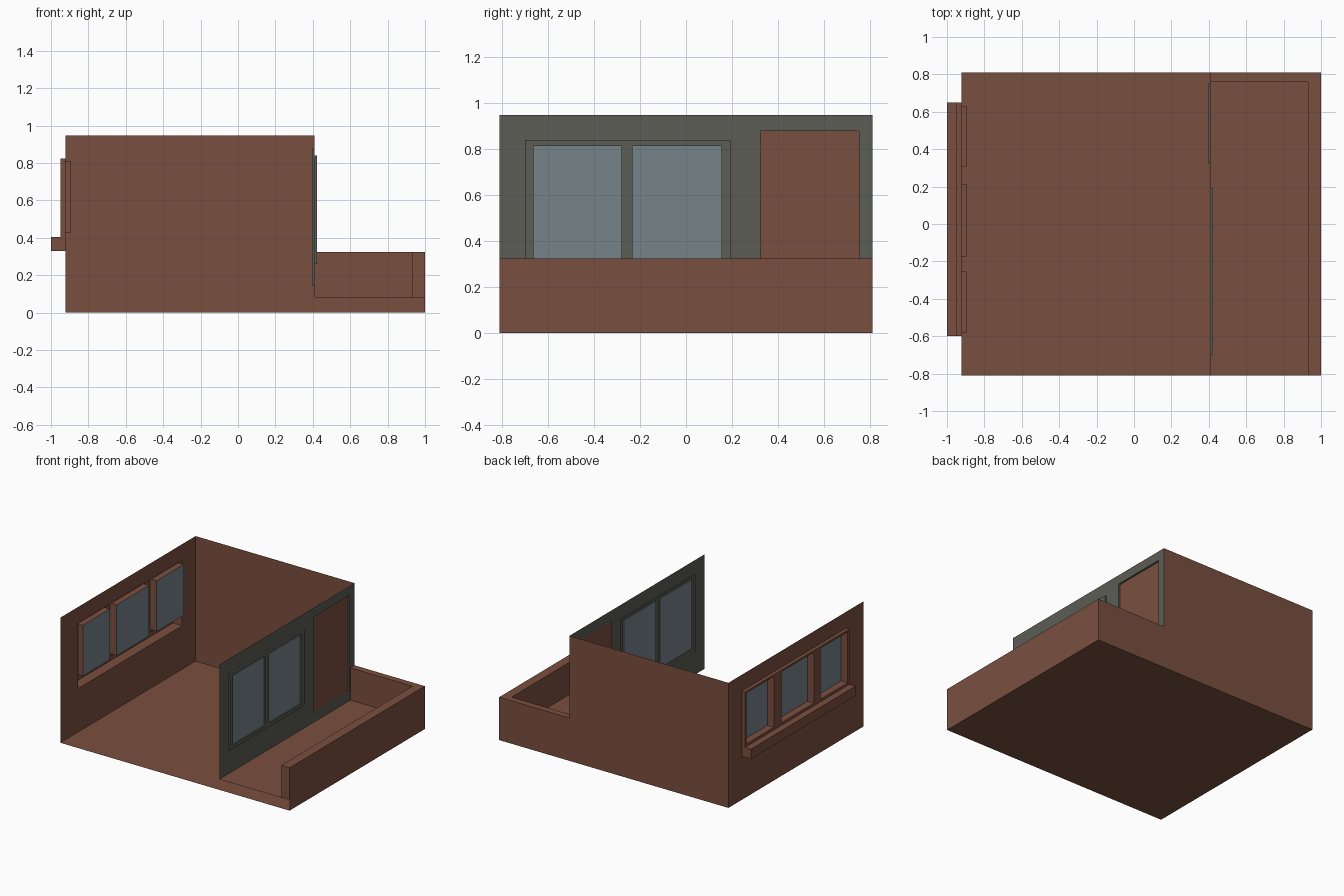
import bpy, bmesh

if "Cube" in bpy.data.objects:
    bpy.data.objects.remove(bpy.data.objects["Cube"])


def material(name, rgb):
    m = bpy.data.materials.new(name)
    m.diffuse_color = (*rgb, 1.0)
    m.use_nodes = True
    m.node_tree.nodes["Principled BSDF"].inputs["Base Color"].default_value = m.diffuse_color
    return m


BROWN = material("brown_plaster", (0.195, 0.078, 0.050))
GRAY = material("dark_gray", (0.105, 0.109, 0.090))
GLASS = material("blue_gray_glass", (0.180, 0.227, 0.255))


def rect(axis, pos, a0, a1, b0, b1, sign=1):
    """Axis-aligned rectangle; a and b are the other two axes in x, y, z order."""
    pts = []
    for a, b in ((a0, b0), (a1, b0), (a1, b1), (a0, b1)):
        p = [a, b]
        p.insert(axis, pos)
        pts.append(tuple(p))
    flip = (sign < 0) != (axis == 1)
    return pts[::-1] if flip else pts


def holed(x, outer, holes, sign):
    """Wall across x, with rectangular holes (y0, y1, z0, z1)."""
    ys = sorted({v for r in [outer] + holes for v in r[:2]})
    zs = sorted({v for r in [outer] + holes for v in r[2:]})
    out = []
    for y0, y1 in zip(ys, ys[1:]):
        for z0, z1 in zip(zs, zs[1:]):
            cy, cz = (y0 + y1) / 2, (z0 + z1) / 2
            if not any(h[0] < cy < h[1] and h[2] < cz < h[3] for h in holes):
                out.append(rect(0, x, y0, y1, z0, z1, sign))
    return out


def sleeve(x0, x1, r, s=1):
    """Four sides of a rectangle swept along x; s = 1 faces outward."""
    y0, y1, z0, z1 = r
    return [rect(1, y0, x0, x1, z0, z1, -s), rect(1, y1, x0, x1, z0, z1, s),
            rect(2, z0, x0, x1, y0, y1, -s), rect(2, z1, x0, x1, y0, y1, s)]


def build(name, faces, mat):
    bm = bmesh.new()
    for f in faces:
        bm.faces.new([bm.verts.new(p) for p in f])
    bmesh.ops.remove_doubles(bm, verts=bm.verts, dist=1e-5)
    # merge coplanar pieces so walls stay clean
    bmesh.ops.dissolve_limit(bm, angle_limit=0.01, verts=bm.verts, edges=bm.edges)
    me = bpy.data.meshes.new(name)
    bm.to_mesh(me)
    bm.free()
    me.materials.append(mat)
    ob = bpy.data.objects.new(name, me)
    bpy.context.collection.objects.link(ob)


L, M, R, Y, H = -0.923, 0.41, 1.0, 0.81, 0.948   # left, glazed wall, right, half depth, height
FL, TOP, PX, PY = 0.08, 0.325, 0.93, 0.76        # balcony floor, parapet top, inner faces

# Room shell, open to the front and top
build("floor", [rect(2, 0, L, R, -Y, Y, -1)], BROWN)
build("back_wall", [rect(1, Y, L, M, 0, H, 1)], BROWN)

# Left wall with a bay that pushes outward and a hollow sill
bay = (-0.60, 0.65, 0.33, 0.825)
build("left_wall", holed(L, (-Y, Y, 0, H), [bay], -1), BROWN)
SX, FX, SZ = -1.0, -0.95, 0.405
panes = [(a, b, 0.425, 0.81) for a, b in ((-0.58, -0.255), (-0.175, 0.215), (0.305, 0.63))]
y0, y1, z0, z1 = bay
build("window_bay", holed(FX, (y0, y1, SZ, z1), panes, -1)
      + [rect(1, y0, FX, L, z0, z1, -1), rect(1, y1, FX, L, z0, z1, 1),
         rect(2, z1, FX, L, y0, y1, 1), rect(2, z0, SX, L, y0, y1, -1),
         rect(2, SZ, SX, FX, y0, y1, 1), rect(0, SX, y0, y1, z0, SZ, -1),
         rect(1, y0, SX, FX, z0, SZ, -1), rect(1, y1, SX, FX, z0, SZ, 1)], BROWN)
GX = -0.895
for i, p in enumerate(panes):
    build(f"bay_reveal_{i}", sleeve(FX, GX, p, -1), BROWN)
    build(f"bay_glass_{i}", [rect(0, GX, *p, -1)], GLASS)

# Gray wall between room and balcony: raised window frame and recessed door
frame = (-0.698, 0.193, 0.26, 0.839)
door = (0.324, 0.752, 0.145, 0.878)
lights = [(-0.663, -0.28, 0.287, 0.813), (-0.232, 0.154, 0.287, 0.813)]
WX, DX, LX = 0.423, 0.396, 0.414
build("glazed_wall", holed(M, (-Y, Y, FL, H), [frame, door], 1), GRAY)
build("window_frame", holed(WX, frame, lights, 1) + sleeve(M, WX, frame), GRAY)
for i, p in enumerate(lights):
    build(f"window_reveal_{i}", sleeve(LX, WX, p, -1), GRAY)
    build(f"window_glass_{i}", [rect(0, LX, *p, 1)], GLASS)
build("door_reveal", sleeve(DX, M, door, -1), GRAY)
build("door", [rect(0, DX, *door, 1)], BROWN)

# Balcony: raised floor with an L-shaped parapet
build("balcony_floor", [rect(2, FL, M, PX, -Y, PY, 1)], BROWN)
build("parapet", [
    rect(0, R, -Y, Y, 0, TOP, 1),
    rect(0, PX, -Y, PY, FL, TOP, -1),
    rect(1, Y, M, R, 0, TOP, 1),
    rect(1, PY, M, PX, FL, TOP, -1),
    rect(1, -Y, PX, R, FL, TOP, -1),
    rect(2, TOP, PX, R, -Y, Y, 1),
    rect(2, TOP, M, PX, PY, Y, 1)], BROWN)
